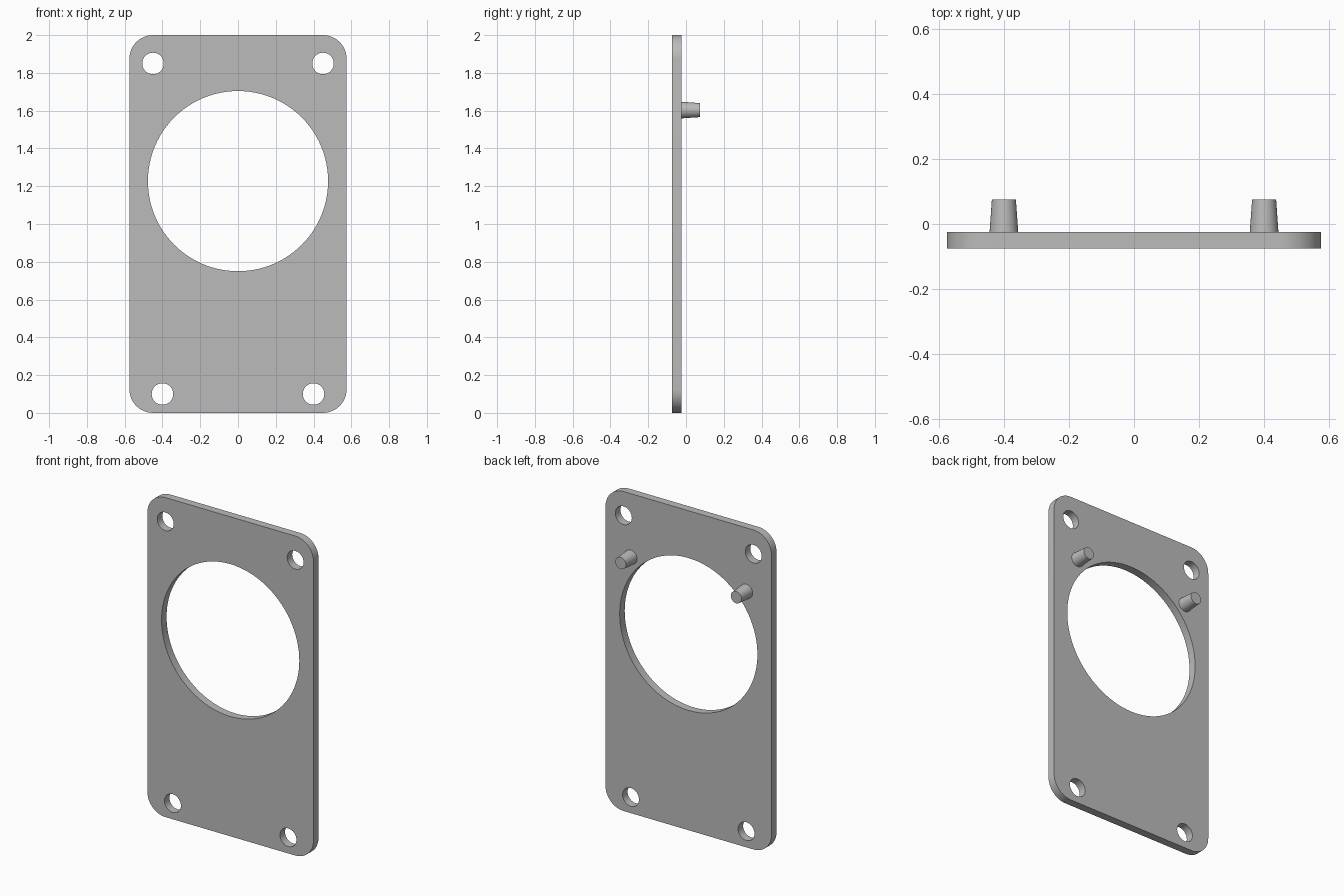
import bpy
import bmesh
from math import cos, sin, pi, radians
from mathutils import Matrix

if "Cube" in bpy.data.objects:
    bpy.data.objects.remove(bpy.data.objects["Cube"], do_unlink=True)

WIDTH, HEIGHT, CORNER = 1.15, 2.0, 0.125
FRONT, BACK, PIN_TIP = -0.075, -0.025, 0.075

grey = bpy.data.materials.new("plain grey")
grey.use_nodes = True
colour = (0.5, 0.5, 0.5, 1)
grey.diffuse_color = colour
grey.node_tree.nodes["Principled BSDF"].inputs["Base Color"].default_value = colour


def arc(cx, cz, radius, start, sweep, steps):
    return [(cx + radius * cos(start + sweep * i / steps),
             cz + radius * sin(start + sweep * i / steps)) for i in range(steps + 1)]


def circle(cx, cz, radius, steps):
    return arc(cx, cz, radius, 0, 2 * pi, steps)[:-1]


def add_object(name, bm):
    mesh = bpy.data.meshes.new(name)
    bm.to_mesh(mesh)
    bm.free()
    mesh.materials.clear()
    mesh.materials.append(grey)
    obj = bpy.data.objects.new(name, mesh)
    bpy.context.collection.objects.link(obj)
    bpy.ops.object.select_all(action="DESELECT")
    obj.select_set(True)
    bpy.context.view_layer.objects.active = obj
    bpy.ops.object.shade_smooth_by_angle(angle=radians(30))
    return obj


# Plate outline with rounded corners
outline = []
inner_x = WIDTH / 2 - CORNER
for i, (sx, top) in enumerate([(1, 1), (-1, 1), (-1, 0), (1, 0)]):
    cz = HEIGHT - CORNER if top else CORNER
    outline += arc(sx * inner_x, cz, CORNER, i * pi / 2, pi / 2, 12)

# Large opening and four screw holes
loops = [outline, circle(0, 1.227, 0.477, 96)]
for side in (-1, 1):
    loops.append(circle(side * 0.45, 1.85, 0.057, 32))
    loops.append(circle(side * 0.4, 0.1, 0.057, 32))

# Plate: filled profile, extruded and stood upright
curve = bpy.data.curves.new("plate_profile", "CURVE")
curve.dimensions = "2D"
curve.fill_mode = "BOTH"
curve.extrude = (BACK - FRONT) / 2
for loop in loops:
    spline = curve.splines.new("POLY")
    spline.points.add(len(loop) - 1)
    for point, (x, z) in zip(spline.points, loop):
        point.co = (x, z, 0, 1)
    spline.use_cyclic_u = True
profile = bpy.data.objects.new("plate_profile", curve)
bpy.context.collection.objects.link(profile)
bpy.context.view_layer.update()
flat = bpy.data.meshes.new_from_object(
    profile.evaluated_get(bpy.context.evaluated_depsgraph_get()))
bm = bmesh.new()
bm.from_mesh(flat)
bpy.data.objects.remove(profile, do_unlink=True)
bpy.data.meshes.remove(flat)
bmesh.ops.remove_doubles(bm, verts=bm.verts, dist=0.0001)
bmesh.ops.transform(bm, verts=bm.verts, matrix=Matrix.Translation(
    (0, (FRONT + BACK) / 2, 0)) @ Matrix.Rotation(pi / 2, 4, "X"))
bmesh.ops.recalc_face_normals(bm, faces=bm.faces)
add_object("plate", bm)

# Tapered locating pins on the back
for name, side in (("left_pin", 1), ("right_pin", -1)):
    bm = bmesh.new()
    bmesh.ops.create_cone(
        bm, cap_ends=True, segments=32, radius1=0.044, radius2=0.037,
        depth=PIN_TIP - BACK,
        matrix=Matrix.Translation((side * 0.4, (PIN_TIP + BACK) / 2, 1.603))
        @ Matrix.Rotation(-pi / 2, 4, "X"))
    add_object(name, bm)
